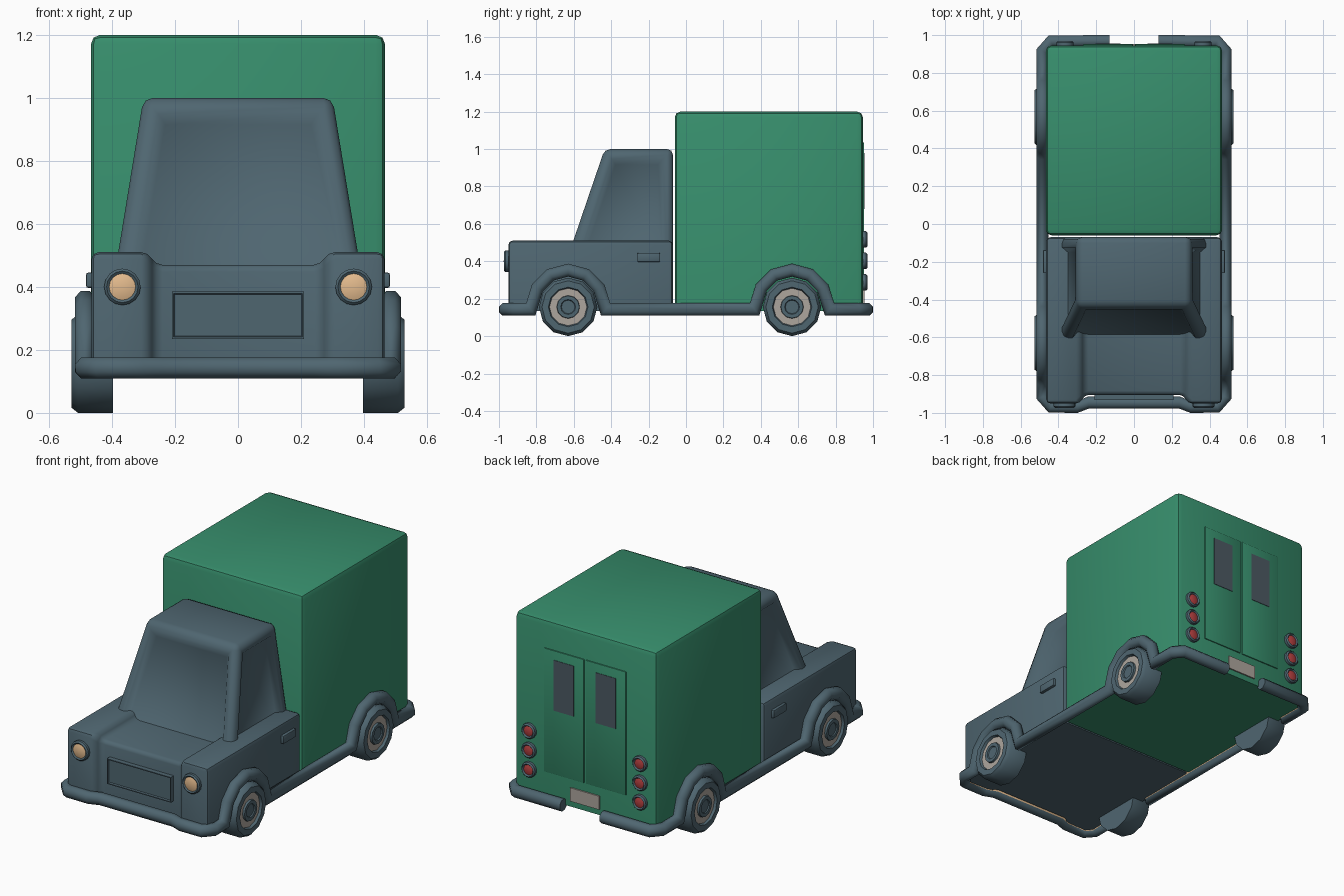
import bpy, bmesh, math
from mathutils import Vector

if "Cube" in bpy.data.objects:
    bpy.data.objects.remove(bpy.data.objects["Cube"])

def material(name, rgb):
    m = bpy.data.materials.new(name)
    m.diffuse_color = (*rgb, 1)
    m.use_nodes = True
    m.node_tree.nodes["Principled BSDF"].inputs["Base Color"].default_value = m.diffuse_color
    return m

SLATE = material("slate_blue", (0.078, 0.132, 0.163))
GREEN = material("cargo_green", (0.038, 0.270, 0.150))
TAN = material("lamp_tan", (0.78, 0.50, 0.27))
GREY = material("light_grey", (0.42, 0.38, 0.34))
RED = material("tail_red", (0.45, 0.05, 0.05))
GLASS = material("dark_glass", (0.072, 0.100, 0.125))

def finish(name, bm, mats, angle=40):
    bmesh.ops.recalc_face_normals(bm, faces=bm.faces)
    me = bpy.data.meshes.new(name)
    bm.to_mesh(me)
    bm.free()
    for m in mats:
        me.materials.append(m)
    me.shade_smooth()
    me.set_sharp_from_angle(angle=math.radians(angle))
    ob = bpy.data.objects.new(name, me)
    bpy.context.collection.objects.link(ob)
    return ob

def bevel_sharp(bm, width, min_z=-1.0):
    bmesh.ops.recalc_face_normals(bm, faces=bm.faces)
    es = [e for e in bm.edges if len(e.link_faces) == 2 and e.calc_face_angle() > 0.5
          and max(v.co.z for v in e.verts) > min_z]
    bmesh.ops.bevel(bm, geom=es, offset=width, segments=2, profile=0.5,
                    affect='EDGES', clamp_overlap=True)

def box(name, lo, hi, mat, bev=0.0):
    bm = bmesh.new()
    bmesh.ops.create_cube(bm, size=1)
    for v in bm.verts:
        v.co = Vector([lo[i] + (v.co[i] + 0.5) * (hi[i] - lo[i]) for i in range(3)])
    if bev:
        bevel_sharp(bm, bev)
    return finish(name, bm, [mat])

def lathe(name, profile, mats, loc, axis, segs=12):
    """profile: (radius, height, material index of the band that follows)"""
    bm = bmesh.new()
    rot = Vector(axis).to_track_quat('Z', 'Y')
    rings = []
    for r, h, _ in profile:
        n = segs if r > 0 else 1
        rings.append([bm.verts.new(Vector(loc) + rot @ Vector(
            (r * math.cos(2 * math.pi * k / segs), r * math.sin(2 * math.pi * k / segs), h)))
            for k in range(n)])
    for (a, b), p in zip(zip(rings, rings[1:]), profile):
        for k in range(segs):
            vs = [a[k % len(a)], a[(k + 1) % len(a)], b[(k + 1) % len(b)], b[k % len(b)]]
            f = bm.faces.new(list(dict.fromkeys(vs)))
            f.material_index = p[2]
    return finish(name, bm, mats)

BOTTOM = 0.135
WHEEL_Y = (-0.63, 0.567)

def shell(name, half, back, mat, bev):
    """Body with flat floor, from columns (x, front y, top z)"""
    bm = bmesh.new()
    cols = []
    for x, y, z in half + [(-x, y, z) for x, y, z in reversed(half)]:
        cols.append([bm.verts.new(p) for p in
                     ((x, y, BOTTOM), (x, y, z), (x, back, z), (x, back, BOTTOM))])
    for a, b in zip(cols, cols[1:]):
        for i in range(4):
            j = (i + 1) % 4
            bm.faces.new((a[i], a[j], b[j], b[i]))
    bm.faces.new(cols[0])
    bm.faces.new(cols[-1])
    bevel_sharp(bm, bev, BOTTOM + 0.01)
    return finish(name, bm, [mat])

# Cargo box and lower cab with raised fenders and sunken bonnet
shell("cargo_box", [(0.467, -0.06, 1.2)], 0.946, GREEN, 0.03)
shell("cab_body", [(0.465, -0.95, 0.51), (0.285, -0.95, 0.51), (0.262, -0.905, 0.47)],
      -0.07, SLATE, 0.022)

# Upper cab: tapered block with sunken windscreen and side windows
bm = bmesh.new()
bmesh.ops.create_cube(bm, size=1)
for v in bm.verts:
    top = v.co.z > 0
    v.co = Vector((math.copysign(0.30 if top else 0.398, v.co.x),
                   -0.07 if v.co.y > 0 else (-0.435 if top else -0.64),
                   1.0 if top else 0.40))
bm.normal_update()
edges = [e for e in bm.edges if max(v.co.z for v in e.verts) > 0.9]
bmesh.ops.bevel(bm, geom=edges, offset=0.03, segments=2, profile=0.5, affect='EDGES')
bm.normal_update()
big = sorted(bm.faces, key=lambda f: -f.calc_area())
panes = [f for f in big if abs(f.normal.z) < 0.6 and f.normal.y < 0.5][:3]
bmesh.ops.inset_individual(bm, faces=panes, thickness=0.024, use_even_offset=True)
bmesh.ops.inset_individual(bm, faces=panes, thickness=0.026, depth=-0.03, use_even_offset=True)
finish("cab_top", bm, [SLATE], 60)

# Bumper rail: one tube around the truck, rising over each wheel
half = [((0.13, 0.968, 0.143), (0, 1, 0)), ((0.44, 0.968, 0.143), (0.38, 0.92, 0)),
        ((0.485, 0.915, 0.143), (0.92, 0.38, 0))]
for wy in reversed(WHEEL_Y):
    half.append(((0.485, wy + 0.200, 0.143), (1, 0, 0)))
    for k in range(1, 6):
        t = math.radians(30 * k)
        half.append(((0.485, wy + 0.190 * math.cos(t), 0.163 + 0.190 * math.sin(t)), (1, 0, 0)))
    half.append(((0.485, wy - 0.200, 0.143), (1, 0, 0)))
half += [((0.485, -0.915, 0.143), (0.92, -0.38, 0)), ((0.44, -0.968, 0.143), (0.38, -0.92, 0)),
         ((0.30, -0.968, 0.143), (0, -1, 0)), ((0.24, -0.945, 0.143), (0, -1, 0))]
path = half + [((-p[0], p[1], p[2]), (-n[0], n[1], n[2])) for p, n in reversed(half)]
path = [(Vector(p), Vector(n).normalized()) for p, n in path]
bm = bmesh.new()
rings = []
for i, (p, n) in enumerate(path):
    t1 = (p - path[i - 1][0]).normalized() if i else (path[1][0] - p).normalized()
    t2 = (path[i + 1][0] - p).normalized() if i < len(path) - 1 else t1
    t = (t1 + t2).normalized()
    b = t.cross(n).normalized()
    s = 1 / max(0.6, t.dot(t1)) if abs(n.x) > 0.99 else 1
    rings.append([bm.verts.new(p + n * 0.035 * math.cos(a) + b * 0.036 * s * math.sin(a))
                  for a in [math.radians(22.5 + 45 * k) for k in range(8)]])
for a, b in zip(rings, rings[1:]):
    for k in range(8):
        f = bm.faces.new((a[k], a[(k + 1) % 8], b[(k + 1) % 8], b[k]))
        f.material_index = 1 if k == 3 else 0      # inward-facing strip
bm.faces.new(rings[0])
bm.faces.new(rings[-1])
finish("bumper_rail", bm, [SLATE, TAN], 50)

# Wheels with pale hub ring
wheel = [(0, 0.396, 0), (0.156, 0.396, 0), (0.156, 0.508, 0), (0.140, 0.528, 0),
         (0.106, 0.528, 0), (0.100, 0.514, 1), (0.062, 0.514, 0), (0.060, 0.526, 0),
         (0.040, 0.526, 0), (0.036, 0.52, 0), (0, 0.52, 0)]
lamp = [(0.048, -0.03, 0), (0.058, 0.0, 0), (0.058, 0.02, 0), (0.050, 0.028, 0),
        (0.042, 0.022, 1), (0.03, 0.026, 1), (0, 0.03, 1)]
tail = [(0.045, -0.01, 0), (0.045, 0.016, 0), (0.037, 0.024, 0),
        (0.030, 0.016, 1), (0.018, 0.02, 1), (0, 0.021, 1)]
for side, s in (("right", 1), ("left", -1)):
    for end, wy in zip(("front", "rear"), WHEEL_Y):
        lathe(f"{end}_{side}_wheel", wheel, [SLATE, GREY], (0, wy, 0.156), (s, 0, 0))
    # Headlights and stacked tail lights
    lathe(f"{side}_headlight", lamp, [SLATE, TAN], (0.367 * s, -0.945, 0.40), (0, -1, 0), 16)
    for i, z in enumerate((0.287, 0.402, 0.517)):
        lathe(f"{side}_tail_light_{i}", tail, [SLATE, RED], (0.365 * s, 0.946, z), (0, 1, 0), 14)
    # Door handle
    xs = sorted((0.455 * s, 0.482 * s))
    box(f"{side}_door_handle", (xs[0], -0.26, 0.397), (xs[1], -0.138, 0.445), SLATE, 0.006)
    # Rear door with its window
    xs = sorted((0.006 * s, 0.27 * s))
    box(f"{side}_rear_door", (xs[0], 0.94, 0.30), (xs[1], 0.952, 1.035), GREEN, 0.004)
    xs = sorted((0.072 * s, 0.205 * s))
    box(f"{side}_rear_window", (xs[0], 0.947, 0.68), (xs[1], 0.9545, 0.98), GLASS)

# Number plate
box("rear_plate", (-0.095, 0.94, 0.17), (0.095, 0.954, 0.25), GREY)

# Front grille panel with a sunken face
bm = bmesh.new()
bmesh.ops.create_cube(bm, size=1)
for v in bm.verts:
    v.co = Vector((v.co.x * 0.42, -0.915 + v.co.y * 0.036, 0.31 + v.co.z * 0.15))
bm.normal_update()
front = [f for f in bm.faces if f.normal.y < -0.9]
bmesh.ops.inset_individual(bm, faces=front, thickness=0.008)
bmesh.ops.inset_individual(bm, faces=front, thickness=0.004, depth=-0.01)
finish("grille", bm, [SLATE], 25)
